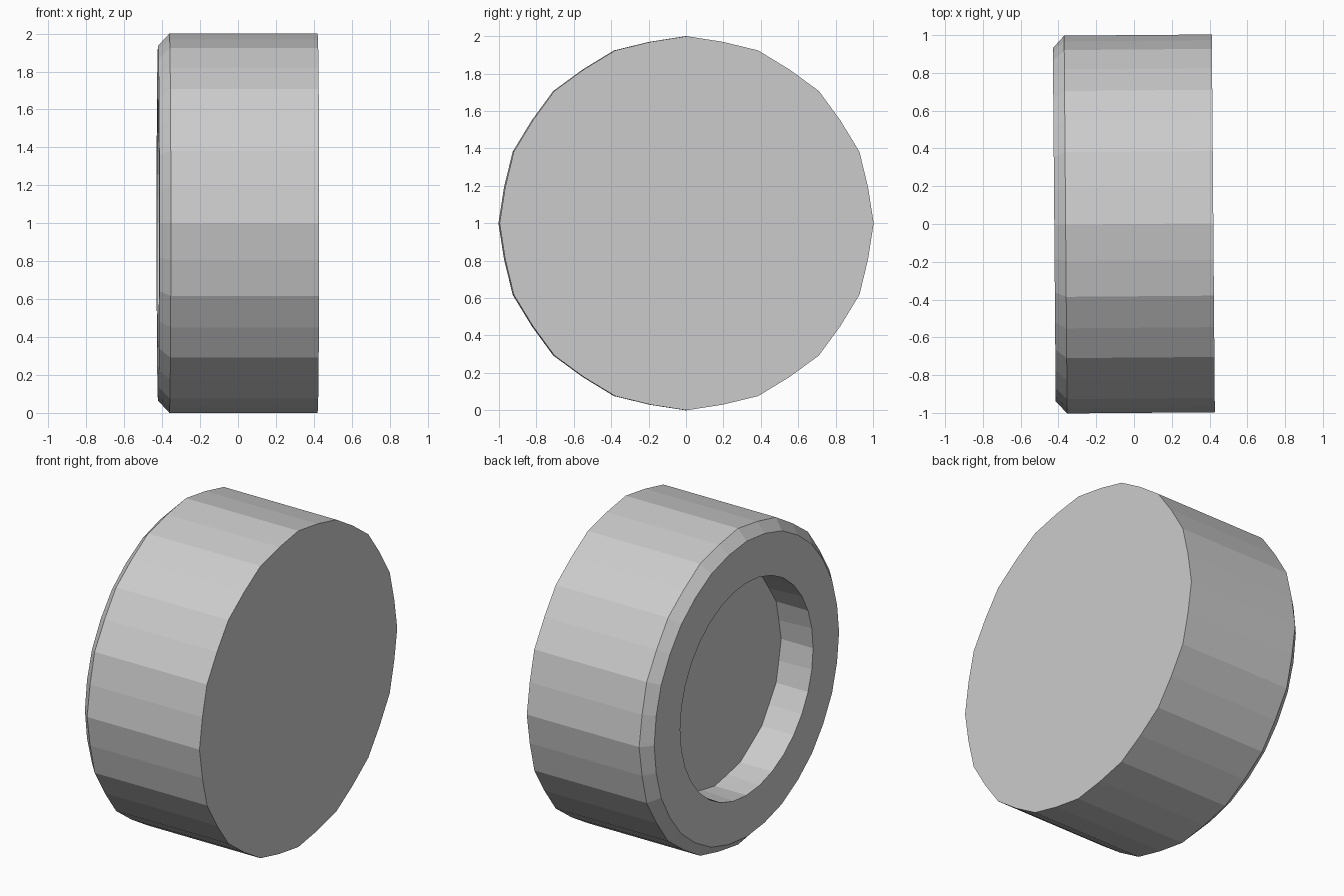
import bpy, bmesh
from math import sin, cos, pi
from mathutils import Matrix

if "Cube" in bpy.data.objects:
    bpy.data.objects.remove(bpy.data.objects["Cube"])

SIDES = 32
# Profile rings: x position, radius, scale of the in-between vertices
PROFILE = [
    (0.42, 1.0, 0.989),     # flat outer face
    (-0.362, 1.0, 0.989),   # start of chamfer
    (-0.422, 0.935, 0.997), # rim of recessed face
    (-0.422, 0.672, 1.0),   # recess opening
    (-0.20, 0.672, 0.983),  # recess floor
]

bm = bmesh.new()
rings = []
for x, r, mid in PROFILE:
    ring = []
    for i in range(SIDES):
        a = 2 * pi * i / SIDES
        k = r * (mid if i % 2 else 1.0)
        ring.append(bm.verts.new((x, k * cos(a), k * sin(a))))
    rings.append(ring)

# Bridge the rings, then cap the outer face and the recess floor
for p, q in zip(rings, rings[1:]):
    for i in range(SIDES):
        j = (i + 1) % SIDES
        bm.faces.new((p[i], p[j], q[j], q[i]))
bm.faces.new(rings[0])
bm.faces.new(rings[-1])
bmesh.ops.recalc_face_normals(bm, faces=bm.faces)

# Slight toe angle, standing on the ground
bm.transform(Matrix.Translation((0, 0, 1)) @ Matrix.Rotation(0.008, 4, 'Z'))

mesh = bpy.data.meshes.new("wheel")
bm.to_mesh(mesh)
bm.free()
bpy.context.collection.objects.link(bpy.data.objects.new("wheel", mesh))
